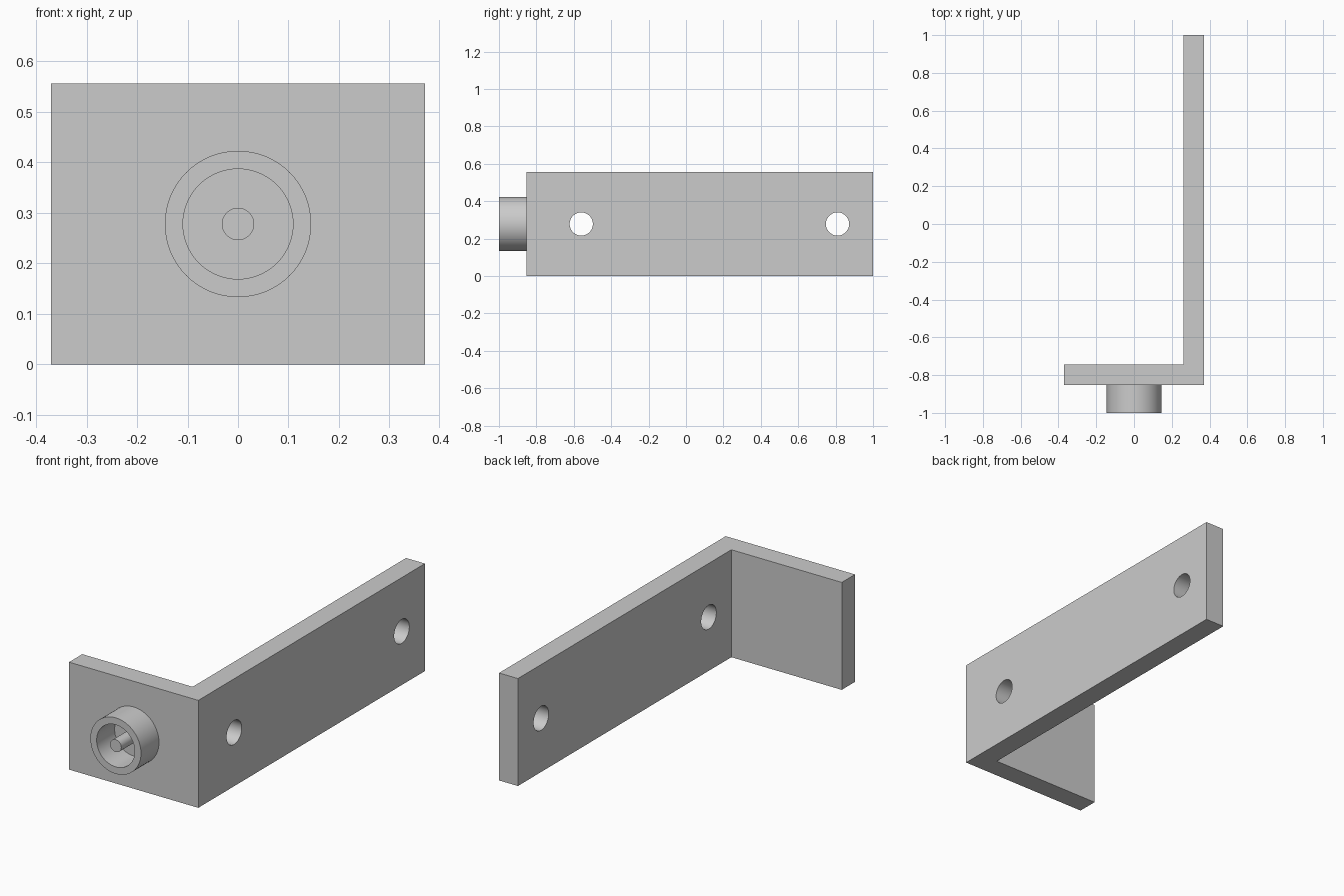
import bpy
import bmesh
import math
from mathutils import Matrix, Vector

if "Cube" in bpy.data.objects:
    bpy.data.objects.remove(bpy.data.objects["Cube"], do_unlink=True)

HALF_W, HEIGHT, THICK = 0.37, 0.556, 0.108
FRONT, BACK, TIP = -0.853, 1.0, -1.0
MID = HEIGHT / 2

grey = bpy.data.materials.new("plain_grey")
grey.use_nodes = True
colour = (0.6, 0.6, 0.6, 1)
grey.diffuse_color = colour
grey.node_tree.nodes["Principled BSDF"].inputs["Base Color"].default_value = colour


def make_object(name, bm):
    bmesh.ops.recalc_face_normals(bm, faces=bm.faces)
    mesh = bpy.data.meshes.new(name)
    bm.to_mesh(mesh)
    bm.free()
    mesh.materials.append(grey)
    obj = bpy.data.objects.new(name, mesh)
    bpy.context.collection.objects.link(obj)
    return obj


def select_only(obj):
    bpy.ops.object.select_all(action='DESELECT')
    obj.select_set(True)
    bpy.context.view_layer.objects.active = obj


def smooth(obj):
    select_only(obj)
    bpy.ops.object.shade_smooth_by_angle(angle=math.radians(30))


def lathe(name, profile):
    """Spin (radius, y) points around the socket axis."""
    bm = bmesh.new()
    verts = [bm.verts.new((r, y, MID)) for r, y in profile]
    edges = [bm.edges.new(pair) for pair in zip(verts, verts[1:])]
    bmesh.ops.spin(bm, geom=verts + edges, cent=(0, 0, MID), axis=(0, 1, 0),
                   angle=math.tau, steps=64)
    bmesh.ops.remove_doubles(bm, verts=bm.verts, dist=1e-4)
    obj = make_object(name, bm)
    smooth(obj)


# L-shaped bracket extruded upwards
inner_x, inner_y = HALF_W - THICK, FRONT + THICK
outline = [(-HALF_W, FRONT), (HALF_W, FRONT), (HALF_W, BACK),
           (inner_x, BACK), (inner_x, inner_y), (-HALF_W, inner_y)]
bm = bmesh.new()
base = bm.faces.new([bm.verts.new((x, y, 0)) for x, y in outline])
top = bmesh.ops.extrude_face_region(bm, geom=[base])["geom"]
bmesh.ops.translate(bm, vec=Vector((0, 0, HEIGHT)),
                    verts=[g for g in top if isinstance(g, bmesh.types.BMVert)])
bracket = make_object("bracket", bm)

# Two screw holes through the long arm
bm = bmesh.new()
for y in (-0.56, 0.81):
    place = Matrix.Translation((HALF_W - THICK / 2, y, MID)) @ Matrix.Rotation(math.pi / 2, 4, 'Y')
    bmesh.ops.create_cone(bm, cap_ends=True, segments=48, radius1=0.062,
                          radius2=0.062, depth=THICK * 2, matrix=place)
cutter = make_object("hole_cutter", bm)
cutter.hide_render = True
cut = bracket.modifiers.new("screw_holes", 'BOOLEAN')
cut.operation = 'DIFFERENCE'
cut.solver = 'EXACT'
cut.object = cutter
select_only(bracket)
bpy.ops.object.modifier_apply(modifier=cut.name)
bpy.data.objects.remove(cutter, do_unlink=True)
smooth(bracket)

# Hollow socket collar and its centre pin
lathe("socket_collar", [(0.145, FRONT), (0.145, TIP), (0.109, TIP), (0.109, FRONT)])
lathe("centre_pin", [(0.032, FRONT), (0.032, TIP), (0, TIP)])
